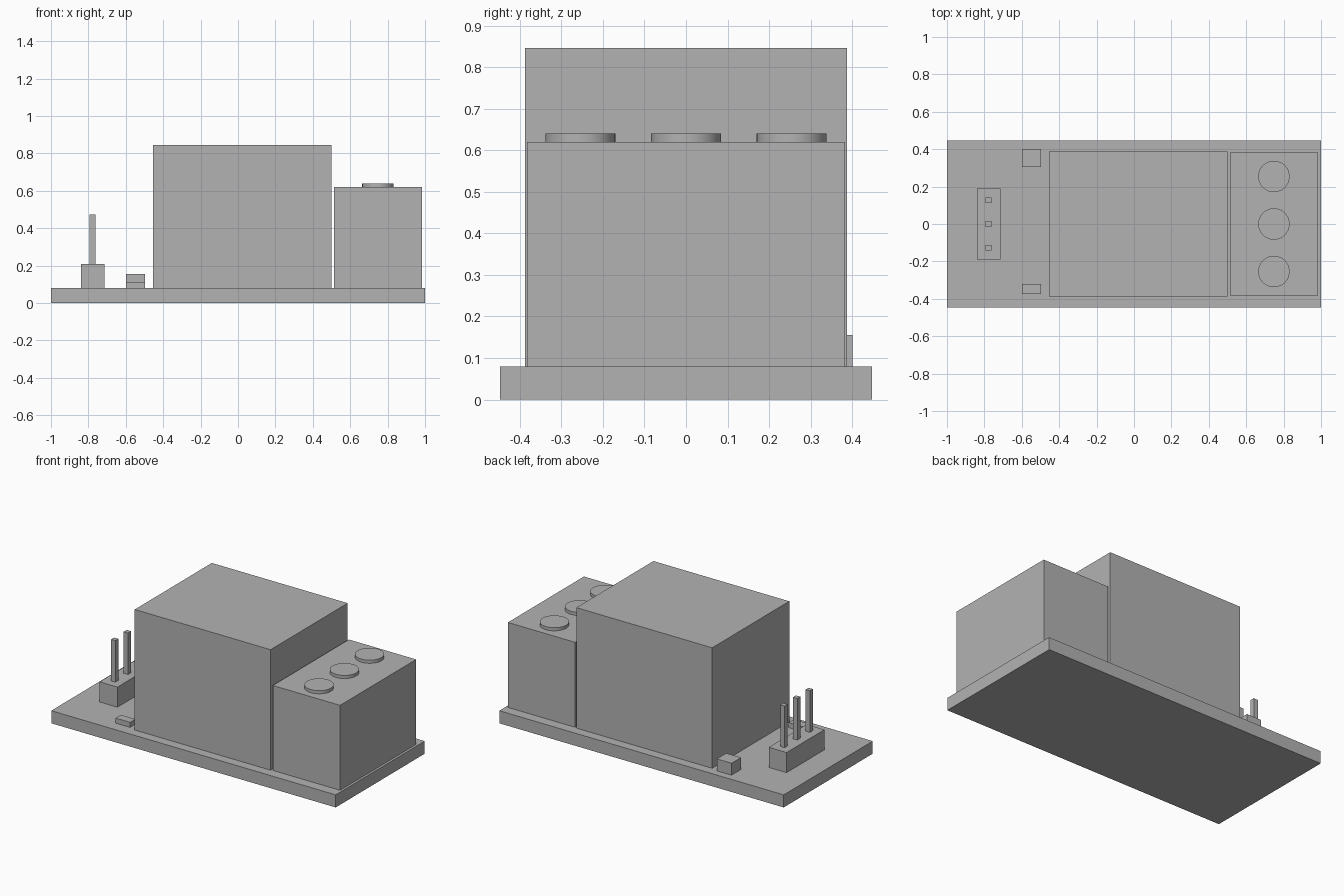
import bpy

cube = bpy.data.objects.get("Cube")
if cube:
    bpy.data.objects.remove(cube, do_unlink=True)

grey = bpy.data.materials.new("plain_grey")
grey.use_nodes = True
colour = (0.45, 0.45, 0.45, 1)
grey.diffuse_color = colour
grey.node_tree.nodes["Principled BSDF"].inputs["Base Color"].default_value = colour

BOARD_TOP = 0.08
BLOCK_TOP = 0.62
HEADER_TOP = 0.208


def finish(name):
    obj = bpy.context.object
    obj.name = name
    obj.data.materials.append(grey)
    return obj


def box(name, x, y, z):
    """Box from (min, max) pairs along each axis."""
    spans = (x, y, z)
    bpy.ops.mesh.primitive_cube_add(size=1, location=[(a + b) / 2 for a, b in spans])
    bpy.context.object.scale = [b - a for a, b in spans]
    bpy.ops.object.transform_apply(location=False, rotation=False, scale=True)
    return finish(name)


# Circuit board and the two large housings
box("circuit_board", (-1, 1), (-0.447, 0.447), (0, BOARD_TOP))
box("relay_housing", (-0.455, 0.5), (-0.387, 0.387), (BOARD_TOP, 0.846))
box("terminal_block", (0.512, 0.985), (-0.382, 0.382), (BOARD_TOP, BLOCK_TOP))

# Screw heads on the terminal block
for i in range(3):
    bpy.ops.mesh.primitive_cylinder_add(vertices=48, radius=0.084, depth=0.02,
                                        location=(0.748, (i - 1) * 0.254, BLOCK_TOP + 0.01))
    finish(f"terminal_screw_{i + 1}")
    bpy.ops.object.shade_smooth_by_angle()

# Pin header
box("header_base", (-0.84, -0.715), (-0.19, 0.19), (BOARD_TOP, HEADER_TOP))
for i in range(3):
    y = (i - 1) * 0.127
    box(f"header_pin_{i + 1}", (-0.793, -0.763), (y - 0.015, y + 0.015), (HEADER_TOP, 0.472))

# Small surface components
box("indicator_light", (-0.6, -0.497), (0.305, 0.4), (BOARD_TOP, 0.156))
box("resistor", (-0.6, -0.497), (-0.373, -0.32), (BOARD_TOP, 0.112))
